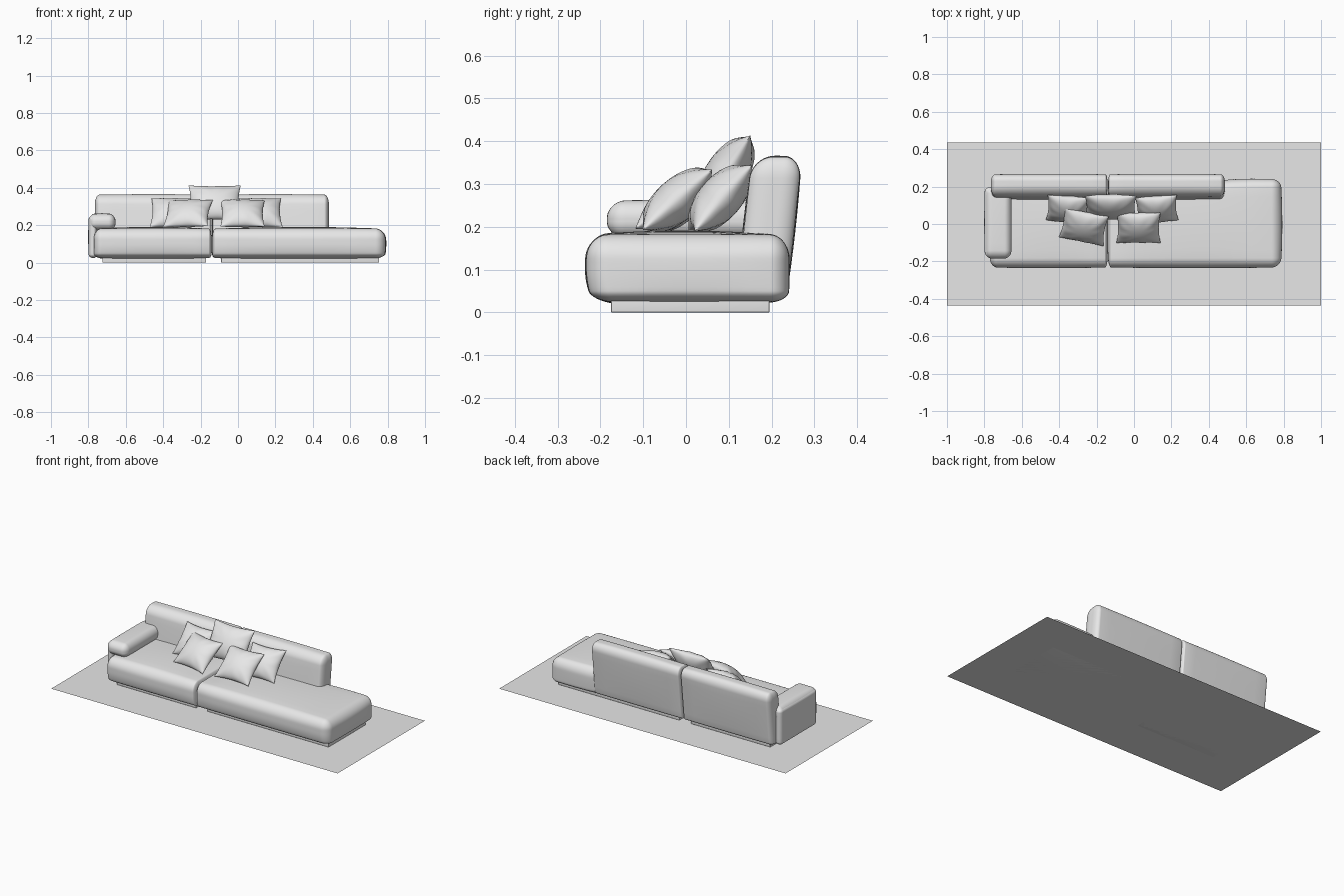
import bpy, bmesh, math
from mathutils import Vector, Matrix

if "Cube" in bpy.data.objects:
    bpy.data.objects.remove(bpy.data.objects["Cube"], do_unlink=True)

grey = bpy.data.materials.new("light_grey")
grey.use_nodes = True
grey.diffuse_color = (0.8, 0.8, 0.8, 1)
grey.node_tree.nodes["Principled BSDF"].inputs["Base Color"].default_value = (0.8, 0.8, 0.8, 1)


def finish(name, bm, smooth=True):
    """Turn a bmesh into a named, shaded object."""
    bmesh.ops.recalc_face_normals(bm, faces=bm.faces)
    mesh = bpy.data.meshes.new(name)
    bm.to_mesh(mesh)
    bm.free()
    mesh.materials.append(grey)
    obj = bpy.data.objects.new(name, mesh)
    bpy.context.collection.objects.link(obj)
    if smooth:
        bpy.ops.object.select_all(action="DESELECT")
        obj.select_set(True)
        bpy.context.view_layer.objects.active = obj
        bpy.ops.object.shade_smooth_by_angle(angle=math.radians(50))
    return obj


def cushion(name, lo, hi, r_lo, r_hi, crown=(0, 0, 0), warp=None, corner=5, middle=8):
    """Rounded box with its own radius on each side, puffed out by crown."""
    steps = 2 * corner + middle
    bm = bmesh.new()
    bmesh.ops.create_cube(bm, size=2)
    bmesh.ops.subdivide_edges(bm, edges=bm.edges[:], cuts=steps - 1, use_grid_fill=True)
    for v in bm.verts:
        base, turn, rel = Vector(), Vector(), Vector()
        for a in range(3):
            i = round((v.co[a] + 1) / 2 * steps)
            inner_lo, inner_hi = lo[a] + r_lo[a], hi[a] - r_hi[a]
            t = min(max((i - corner) / middle, 0), 1)
            base[a] = inner_lo + t * (inner_hi - inner_lo)
            s = min(i - corner, 0) / corner + max(i - corner - middle, 0) / corner
            turn[a] = math.tan(s * math.pi / 4)
        turn.normalize()
        p = Vector([base[a] + turn[a] * (r_hi[a] if turn[a] > 0 else r_lo[a]) for a in range(3)])
        for a in range(3):
            rel[a] = (2 * p[a] - lo[a] - hi[a]) / (hi[a] - lo[a])
        # puff each side outward, most in its centre
        for a in range(3):
            b, c = (a + 1) % 3, (a + 2) % 3
            p[a] += crown[a] * rel[a] * (1 - rel[b] ** 2) * (1 - rel[c] ** 2)
        v.co = warp(p) if warp else p
    return finish(name, bm)


def pillow(name, centre, width, height, tilt, yaw=0, roll=0, thick=0.05, n=24):
    """Two puffed sheets joined at the rim, with drawn-in edges and pointed corners."""
    bm = bmesh.new()
    for side in (-1, 1):
        sheet = bmesh.ops.create_grid(bm, x_segments=n, y_segments=n, size=1)["verts"]
        for v in sheet:
            u, w = (math.sin(c * math.pi / 2) for c in v.co[:2])
            puff = max((1 - u * u) * (1 - w * w), 0) ** 0.55
            fold = 1 + 0.07 * math.cos(9 * math.atan2(w, u)) * min(u * u + w * w, 1)
            v.co = (u * width / 2 * (1 - 0.09 * (1 - w * w) * abs(u)),
                    w * height / 2 * (1 - 0.09 * (1 - u * u) * abs(w)),
                    side * thick * puff * fold)
    bmesh.ops.remove_doubles(bm, verts=bm.verts, dist=0.0002)
    spin = (Matrix.Rotation(math.radians(yaw), 4, "Z") @ Matrix.Rotation(math.radians(tilt), 4, "X")
            @ Matrix.Rotation(math.radians(roll), 4, "Z"))
    bm.transform(Matrix.Translation(centre) @ spin)
    return finish(name, bm)


# Floor sheet
bm = bmesh.new()
bmesh.ops.create_grid(bm, x_segments=1, y_segments=1, size=1)
bm.transform(Matrix.Diagonal((1, 0.435, 1, 1)))
finish("floor_sheet", bm, smooth=False)

# Plinths under the seats
for name, x0, x1 in (("right_plinth", -0.725, -0.17), ("left_plinth", -0.09, 0.755)):
    cushion(name, (x0, -0.175, 0), (x1, 0.195, 0.035), [0.002] * 3, [0.002] * 3, corner=2, middle=1)


# Seats: the front narrows slightly toward the floor
def seat_shape(p):
    low = max(0.1 - p.z, 0) / 0.075
    p.y += 0.014 * low * low * (1 if p.y < -0.1 else 0) * min((-0.1 - p.y) / 0.1, 1)
    # the open end of the long seat is deeper behind
    t = min(max((p.x - 0.46) / 0.08, 0), 1)
    p.y += 0.018 * t * max(p.y, 0) / 0.225
    return p


cushion("right_seat", (-0.77, -0.232, 0.025), (-0.142, 0.2, 0.181),
        (0.04, 0.05, 0.025), (0.014, 0.03, 0.055), (0.002, 0.004, 0.01), seat_shape)
cushion("left_seat", (-0.136, -0.232, 0.025), (0.785, 0.222, 0.181),
        (0.014, 0.05, 0.025), (0.05, 0.04, 0.055), (0.008, 0.004, 0.01), seat_shape)


# Backrests leaning backward
def lean(p):
    p.y += 0.11 * (p.z - 0.03)
    return p


for name, x0, x1, r0, r1 in (("right_backrest", -0.765, -0.142, 0.025, 0.012),
                             ("left_backrest", -0.138, 0.486, 0.012, 0.025)):
    cushion(name, (x0, 0.118, 0.027), (x1, 0.234, 0.363), (r0, 0.05, 0.02), (r1, 0.04, 0.05),
            (0, 0.004, 0.003), lean)

# Armrest: an outer panel folding into a pad on top
cushion("armrest_panel", (-0.798, -0.175, 0.025), (-0.755, 0.195, 0.25),
        (0.02, 0.03, 0.02), (0.015, 0.025, 0.02), (0.003, 0, 0))
cushion("armrest_pad", (-0.798, -0.182, 0.176), (-0.656, 0.195, 0.26),
        (0.035, 0.04, 0.035), (0.035, 0.03, 0.04), (0.002, 0.003, 0.004))

# Scatter pillows
pillow("back_right_pillow", (-0.355, 0.08, 0.267), 0.225, 0.205, 49, yaw=-4)
pillow("back_left_pillow", (0.122, 0.08, 0.267), 0.225, 0.205, 49, yaw=4)
pillow("back_middle_pillow", (-0.125, 0.092, 0.32), 0.28, 0.22, 58)
pillow("front_right_pillow", (-0.268, -0.015, 0.263), 0.245, 0.215, 41, yaw=-13, roll=2)
pillow("front_left_pillow", (0.024, -0.02, 0.263), 0.238, 0.215, 41)
